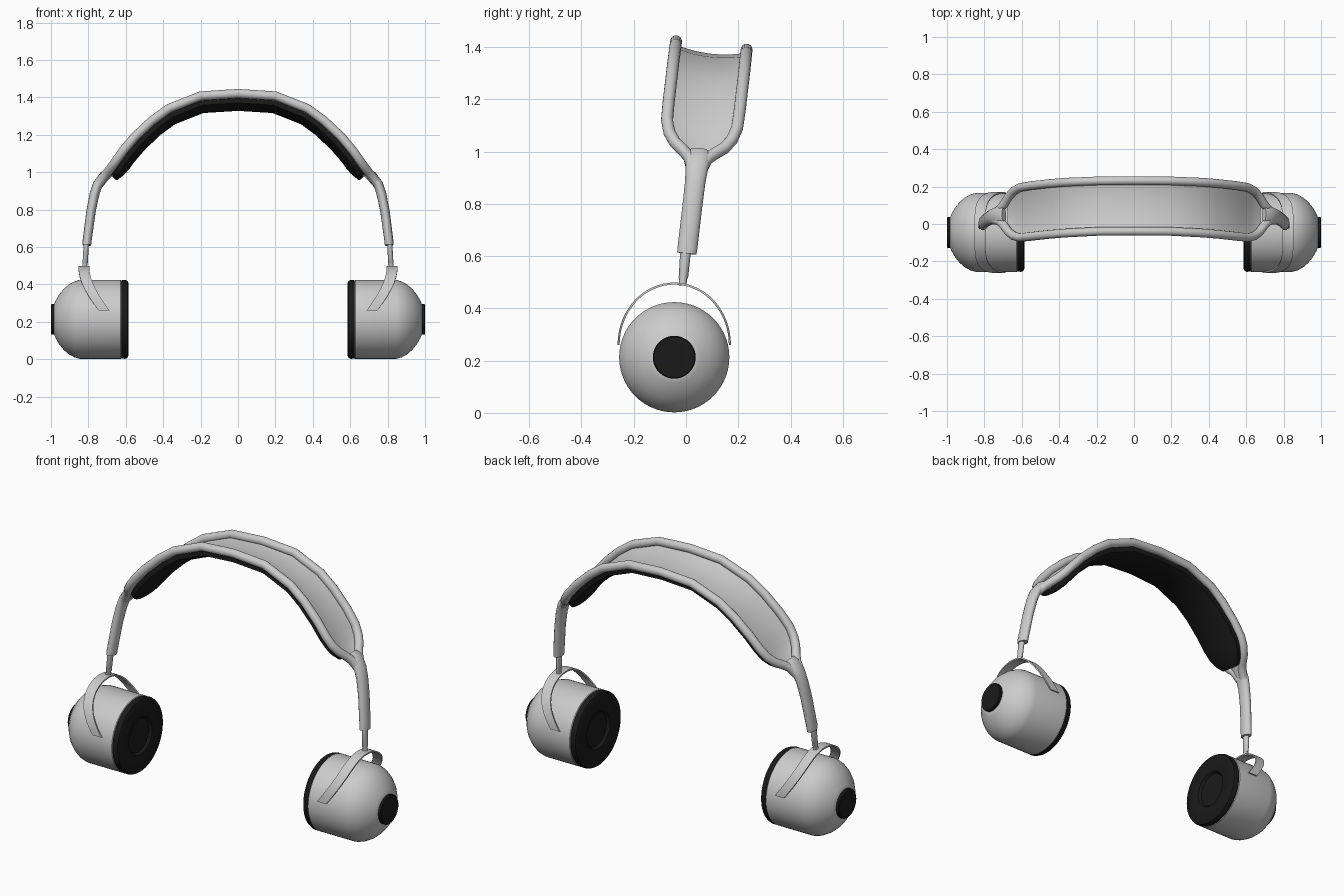
import bpy, bmesh
from math import sin, cos, pi, radians
from mathutils import Vector

if "Cube" in bpy.data.objects:
    bpy.data.objects.remove(bpy.data.objects["Cube"])

black = bpy.data.materials.new("black_padding")
black.diffuse_color = (0.01, 0.01, 0.01, 1)
black.use_nodes = True
black.node_tree.nodes["Principled BSDF"].inputs["Base Color"].default_value = black.diffuse_color


def loft(name, rings, mat=None, mirror=False, angle=35):
    """Skin a list of closed rings, cap both ends."""
    bm = bmesh.new()
    vs = [[bm.verts.new(p) for p in r] for r in rings]
    n = len(rings[0])
    for a, b in zip(vs, vs[1:]):
        for i in range(n):
            bm.faces.new((a[i], a[(i + 1) % n], b[(i + 1) % n], b[i]))
    bm.faces.new(vs[0])
    bm.faces.new(vs[-1])
    bmesh.ops.recalc_face_normals(bm, faces=bm.faces)
    me = bpy.data.meshes.new(name)
    bm.to_mesh(me)
    bm.free()
    ob = bpy.data.objects.new(name, me)
    bpy.context.collection.objects.link(ob)
    if mat:
        me.materials.append(mat)
    bpy.ops.object.select_all(action='DESELECT')
    ob.select_set(True)
    bpy.context.view_layer.objects.active = ob
    bpy.ops.object.shade_smooth_by_angle(angle=radians(angle))
    if mirror:
        ob.modifiers.new("Mirror", 'MIRROR').use_axis[0] = True
    return ob


def tangents(pts):
    m = len(pts) - 1
    return [(pts[min(i + 1, m)] - pts[max(i - 1, 0)]).normalized() for i in range(m + 1)]


def sweep(name, pts, radii, mirror=False, sides=16):
    """Elliptical tube; radii are (across y, other way) per point."""
    rings = []
    for p, t, (a, b) in zip(pts, tangents(pts), radii):
        u = Vector((0, 1, 0))
        u = (u - t * u.dot(t)).normalized()
        w = t.cross(u)
        rings.append([p + u * a * cos(2 * pi * k / sides) + w * b * sin(2 * pi * k / sides)
                      for k in range(sides)])
    return loft(name, rings, mirror=mirror, angle=50)


def lathe(name, profile, mat=None, seg=56):
    """Turn an (x, radius) profile about the ear cup axis."""
    rings = [[(x, -0.045 + r * cos(2 * pi * k / seg), 0.213 + r * sin(2 * pi * k / seg))
              for k in range(seg)] for x, r in profile]
    return loft(name, rings, mat, True)


def tilt(x, v, w):
    """Headband frame, leaning slightly back."""
    return Vector((x, -0.069 + 0.118 * w + v, w - 0.118 * v))


# ear cups
lathe("ear_cup", [(0.622, 0.19), (0.622, 0.206), (0.627, 0.211), (0.845, 0.211), (0.875, 0.203),
                  (0.905, 0.186), (0.932, 0.163), (0.957, 0.132), (0.975, 0.1), (0.984, 0.08)])
lathe("ear_cushion", [(0.623, 0.209), (0.603, 0.211), (0.592, 0.206), (0.586, 0.195),
                      (0.586, 0.12), (0.59, 0.105), (0.605, 0.095), (0.605, 0.02)], black)
lathe("outer_cap", [(0.97, 0.082), (0.996, 0.082), (1.0, 0.078)], black)

# yoke strip arching over each cup
rings = []
for i in range(33):
    t = pi * i / 32
    x = 0.716 + 0.108 * sin(pi / 2 * sin(t))
    n = Vector((0, cos(t) / 0.213, sin(t) / 0.235)).normalized() * 0.004
    c = Vector((x, -0.045 + 0.213 * cos(t), 0.26 + 0.235 * sin(t)))
    h = Vector((0.029, 0, 0))
    rings.append([c - h - n, c + h - n, c + h + n, c - h + n])
loft("yoke", rings, mirror=True)

# sliding rod and lower arm
sweep("slider_rod", [Vector(p) for p in ((0.82, -0.013, 0.488), (0.818, -0.011, 0.515),
                                         (0.817, -0.01, 0.517), (0.81, 0.0, 0.64))],
      [(0.015, 0.013), (0.015, 0.013), (0.018, 0.014), (0.021, 0.014)], True)
arm = [(0.808, 0.61), (0.807, 0.63), (0.786, 0.79), (0.768, 0.88), (0.75, 0.935), (0.715, 0.985),
       (0.695, 1.0)]
sweep("lower_arm", [tilt(x, 0, w) for x, w in arm],
      [(0.037, 0.023), (0.038, 0.024), (0.038, 0.025), (0.039, 0.026), (0.043, 0.026),
       (0.05, 0.024), (0.04, 0.018)], True)

# headband path: x, half width, height
half = [(0.2, 0.135, 1.392), (0.37, 0.136, 1.325), (0.46, 0.136, 1.26), (0.55, 0.136, 1.175),
        (0.61, 0.134, 1.105), (0.643, 0.12, 1.06), (0.67, 0.095, 1.025), (0.692, 0.062, 1.0),
        (0.715, 0.034, 0.975), (0.745, 0.019, 0.935)]


def full(h):
    return [(-x, v, w) for x, v, w in reversed(h)] + [(0, 0.135, 1.405)] + h


# frame rails
path = full(half)
for side, name in ((-1, "front_rail"), (1, "back_rail")):
    sweep(name, [tilt(x, v * side, w) for x, v, w in path],
          [(0.023, 0.024)] * (len(path) - 1) + [(0.02, 0.022)])


def pad(name, top, edge, mid, depth, mat=None):
    """Sagging sheet between the rails: offsets below the rail centreline."""
    pts = full(half[:8])
    line = [Vector((x, 0, w)) for x, v, w in pts]
    rings = []
    for (x, v, w), t in zip(pts, tangents(line)):
        n = Vector((t.z, 0, -t.x))
        taper = min(1, v / 0.12)
        ring = []
        for sgn, base in ((1, top), (-1, None)):
            for k in range(9):
                s = sgn * (k / 4 - 1)
                sag = mid * (1 - s * s) * taper
                if base is None:
                    off = top + sag + edge + (depth - edge) * (1 - s ** 4) * taper
                else:
                    off = base + sag
                ring.append(tilt(x + n.x * off, s * (v - 0.004), w + n.z * off))
        rings.append(ring)
    return loft(name, rings, mat, angle=50)


# headband canopy and padding beneath it
pad("headband_panel", 0.012, 0.012, 0.018, 0.012)
pad("headband_cushion", 0.022, 0.028, 0.016, 0.036, black)
